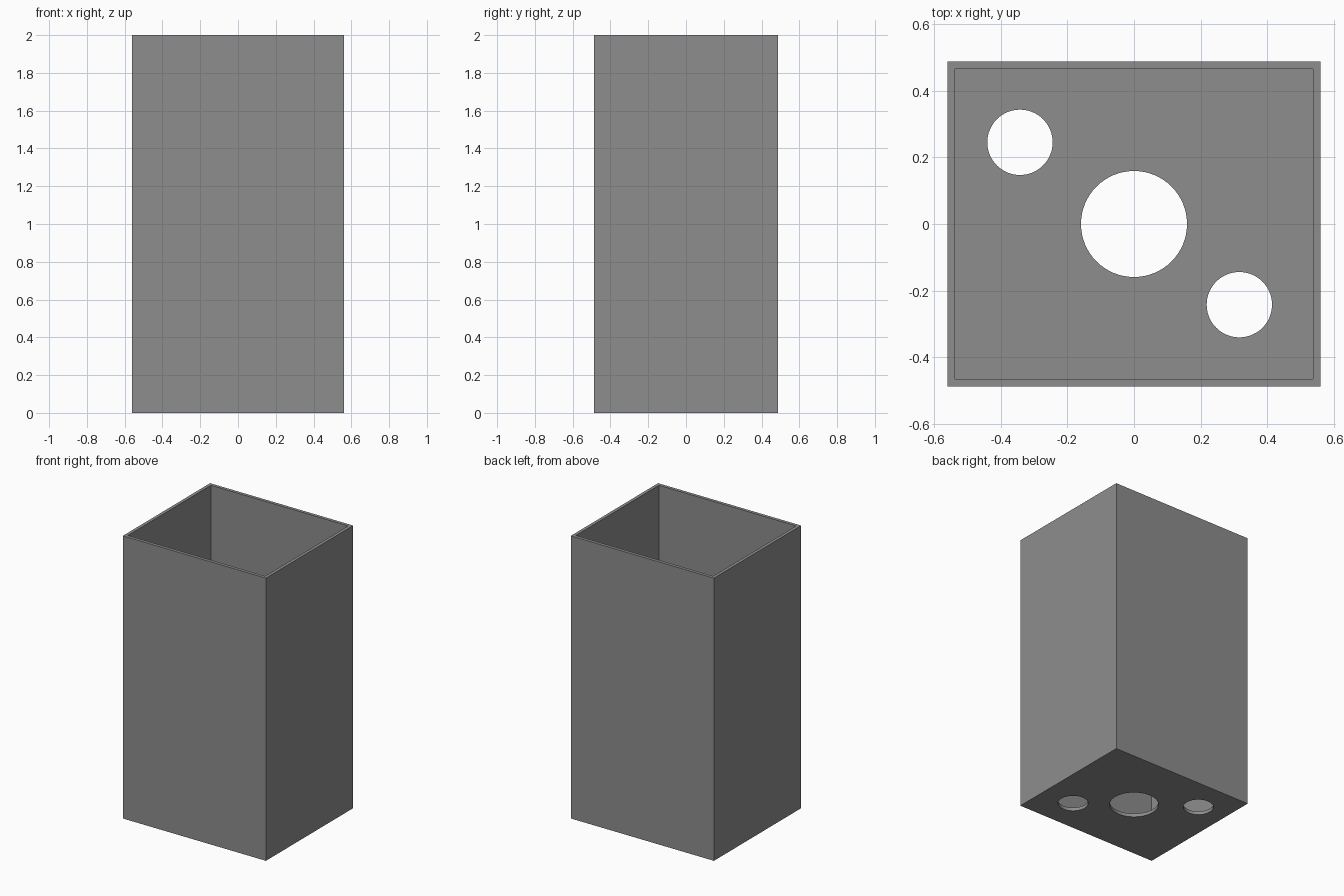
import bpy

if "Cube" in bpy.data.objects:
    bpy.data.objects.remove(bpy.data.objects["Cube"])

WIDTH, DEPTH, HEIGHT = 1.12, 0.975, 2.0
WALL, FLOOR = 0.023, 0.024

grey = bpy.data.materials.new("plain grey")
grey.diffuse_color = (0.27, 0.27, 0.27, 1)
grey.use_nodes = True
grey.node_tree.nodes["Principled BSDF"].inputs["Base Color"].default_value = grey.diffuse_color


def box(name, size, bottom):
    bpy.ops.mesh.primitive_cube_add(size=1, location=(0, 0, bottom + size[2] / 2))
    ob = bpy.context.object
    ob.name = name
    ob.scale = size
    bpy.ops.object.transform_apply(location=True, rotation=False, scale=True)
    ob.data.materials.append(grey)
    return ob


def cut(target, cutter):
    mod = target.modifiers.new(cutter.name, 'BOOLEAN')
    mod.operation = 'DIFFERENCE'
    mod.solver = 'EXACT'
    mod.object = cutter
    bpy.context.view_layer.objects.active = target
    bpy.ops.object.modifier_apply(modifier=mod.name)
    bpy.data.objects.remove(cutter)


# Open-topped rectangular container
container = box("open_container", (WIDTH, DEPTH, HEIGHT), 0)
cut(container, box("cavity_cutter", (WIDTH - 2 * WALL, DEPTH - 2 * WALL, HEIGHT), FLOOR))

# Drain holes through the floor: x, y, radius
for x, y, r in ((0, 0, 0.159), (-0.342, 0.245, 0.098), (0.316, -0.242, 0.098)):
    bpy.ops.mesh.primitive_cylinder_add(vertices=64, radius=r, depth=0.2, location=(x, y, 0))
    hole = bpy.context.object
    hole.name = "hole_cutter"
    hole.data.materials.append(grey)
    cut(container, hole)

# Smooth hole walls, crisp box edges
bpy.ops.object.select_all(action='DESELECT')
container.select_set(True)
bpy.context.view_layer.objects.active = container
bpy.ops.object.shade_smooth_by_angle()
